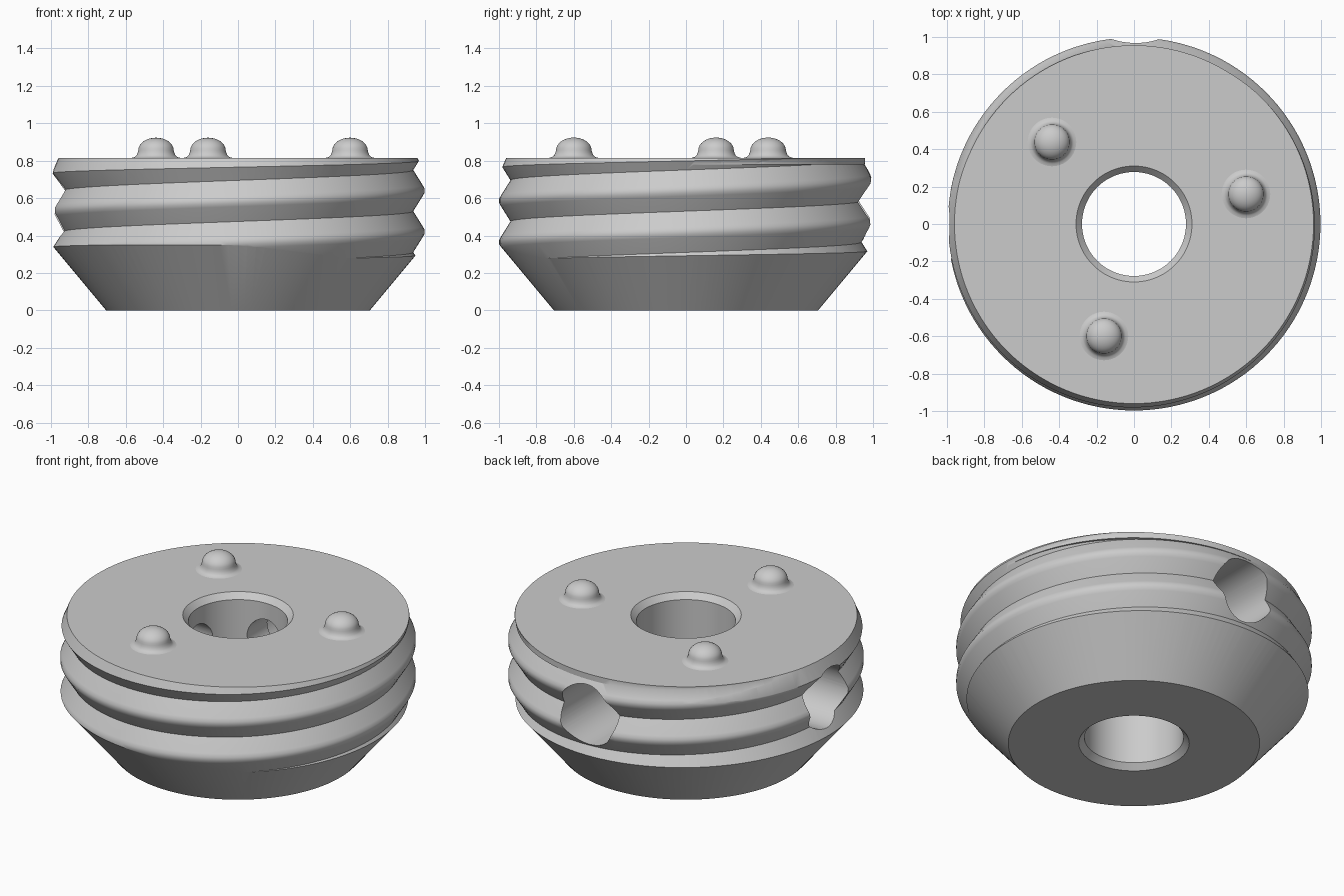
import bpy, bmesh, math
from mathutils import Matrix, Vector

cube = bpy.data.objects.get("Cube")
if cube:
    bpy.data.objects.remove(cube, do_unlink=True)

metal = bpy.data.materials.new("grey_metal")
metal.use_nodes = True
colour = (0.6, 0.6, 0.6, 1)
metal.diffuse_color = colour
metal.node_tree.nodes["Principled BSDF"].inputs["Base Color"].default_value = colour


def finish(name, bm):
    """Weld the mesh, face it outward and link it as an object."""
    bmesh.ops.remove_doubles(bm, verts=bm.verts, dist=1e-5)
    bmesh.ops.recalc_face_normals(bm, faces=bm.faces)
    mesh = bpy.data.meshes.new(name)
    bm.to_mesh(mesh)
    bm.free()
    mesh.materials.append(metal)
    obj = bpy.data.objects.new(name, mesh)
    bpy.context.collection.objects.link(obj)
    return obj


def lathe(name, profile, steps=128, matrix=Matrix()):
    """Revolve a closed (radius, height) profile round z."""
    bm = bmesh.new()
    verts = [bm.verts.new((r, 0, z)) for r, z in profile]
    edges = [bm.edges.new((v, verts[i - 1])) for i, v in enumerate(verts)]
    bmesh.ops.spin(bm, geom=verts + edges, cent=(0, 0, 0), axis=(0, 0, 1),
                   angle=math.tau, steps=steps, use_merge=False)
    bmesh.ops.remove_doubles(bm, verts=bm.verts, dist=1e-5)
    bm.transform(matrix)
    return finish(name, bm)


def activate(obj):
    bpy.ops.object.select_all(action='DESELECT')
    obj.select_set(True)
    bpy.context.view_layer.objects.active = obj


def combine(obj, tool, operation):
    """Apply a boolean and discard the tool."""
    tool.hide_render = True
    mod = obj.modifiers.new(operation.lower(), 'BOOLEAN')
    mod.operation, mod.solver, mod.object = operation, 'EXACT', tool
    activate(obj)
    bpy.ops.object.modifier_apply(modifier=mod.name)
    bpy.data.objects.remove(tool, do_unlink=True)


def threaded_rod(name, pitch, start, turns, steps=128):
    """Helical thread with sharp roots and softened crests."""
    half = pitch / 2
    section = [(-half, .937), (-.03, .987), (-.012, .997),
               (.012, .997), (.03, .987), (half, .937)]
    bm = bmesh.new()
    rows = []
    for n in range(turns * steps + 1):
        a = math.tau * (n % steps) / steps
        z = start + half + pitch * n / steps
        rows.append([bm.verts.new((r * math.cos(a), r * math.sin(a), z + u))
                     for u, r in section])
    for p, q in zip(rows, rows[1:]):
        for k in range(len(section) - 1):
            bm.faces.new((p[k], q[k], q[k + 1], p[k + 1]))
    bmesh.ops.remove_doubles(bm, verts=bm.verts, dist=1e-5)
    # close both ends with fans
    middle = start + pitch * (turns + 1) / 2
    low = bm.verts.new((0, 0, start - .05))
    high = bm.verts.new((0, 0, start + pitch * (turns + 1) + .05))
    for e in [e for e in bm.edges if e.is_boundary]:
        a, b = e.verts
        bm.faces.new((a, b, low if a.co.z < middle else high))
    return finish(name, bm)


# threaded body, with its top rim
top = .815
body = threaded_rod("threaded_body", .22, -.57, 8)
combine(body, lathe("rim", [(0, .78), (.955, .78), (.96, 1.1), (0, 1.1)]), 'UNION')

# tapered base, chamfered top edge and chamfered bore
envelope = [(.31, 0), (.705, 0), (1.03, .39), (1.03, .65), (.96, top),
            (.31, top), (.278, top - .035), (.278, .035)]
combine(body, lathe("envelope", envelope), 'INTERSECT')

# stepped radial holes at the back and on one side
hole = [(0, .2), (.115, .2), (.115, .45), (.19, .45), (.19, 1.2), (0, 1.2)]
for axis in 'XY':
    place = Matrix.Translation((0, 0, .565)) @ Matrix.Rotation(-math.pi / 2, 4, axis)
    combine(body, lathe("radial_hole", hole, 64, place), 'DIFFERENCE')
activate(body)
bpy.ops.object.shade_smooth_by_angle(angle=math.radians(38))

# three filleted domes on top
dome = [(0, -.01), (.13, -.01), (.13, 0), (.115, .004), (.104, .014), (.098, .028)]
dome += [(.095 * math.cos(t * math.pi / 16), .04 + .068 * math.sin(t * math.pi / 16))
         for t in range(9)]
for i in range(3):
    a = math.radians(15 + 120 * i)
    spot = Vector((.62 * math.cos(a), .62 * math.sin(a), top))
    bump = lathe(f"top_dome_{i + 1}", dome, 48, Matrix.Translation(spot))
    activate(bump)
    bpy.ops.object.shade_smooth_by_angle(angle=math.radians(50))
